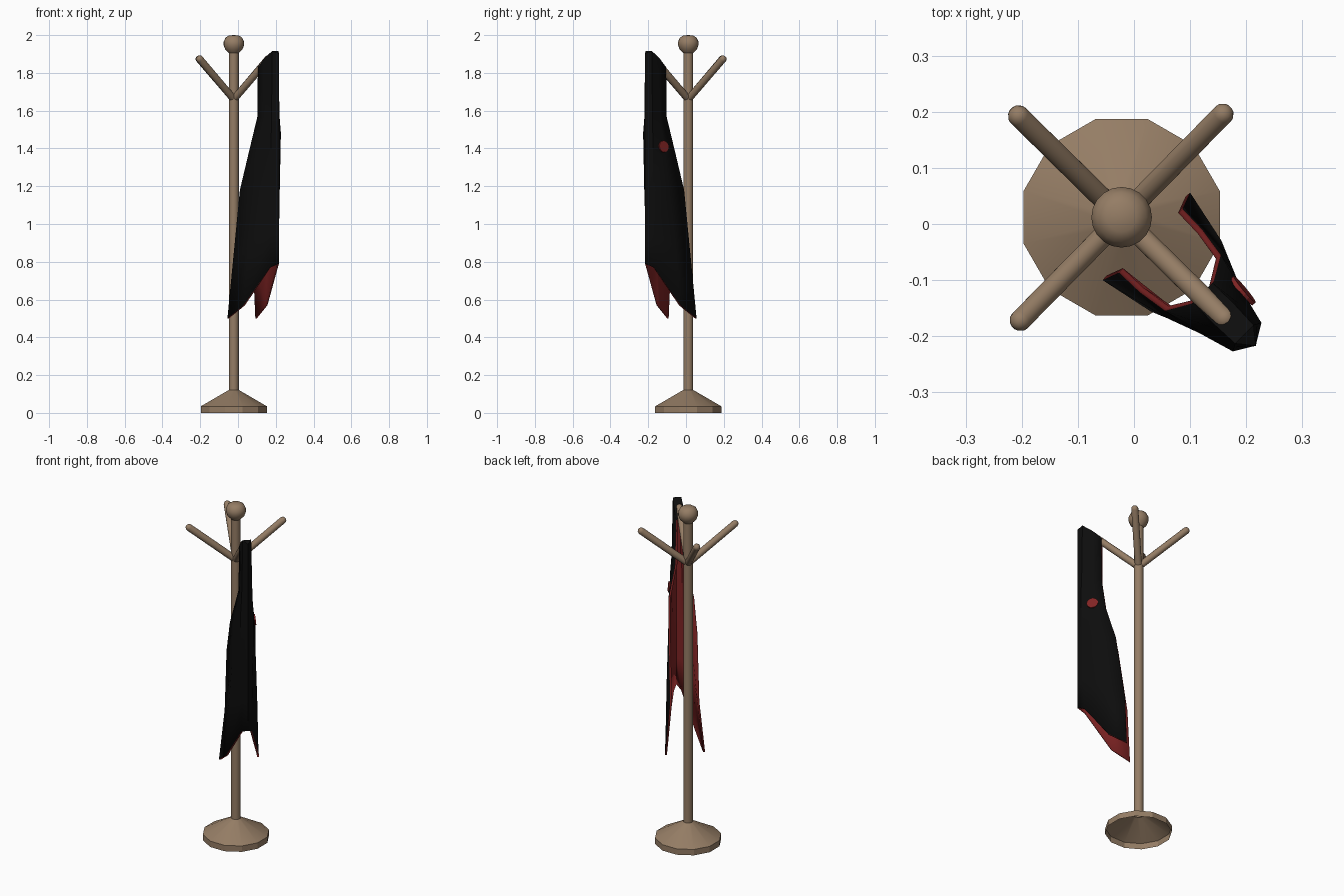
import bpy, bmesh, math
from mathutils import Vector
from mathutils.bvhtree import BVHTree

cube = bpy.data.objects.get("Cube")
if cube:
    bpy.data.objects.remove(cube, do_unlink=True)


def material(name, color):
    m = bpy.data.materials.new(name)
    m.use_nodes = True
    m.diffuse_color = color
    bsdf = next(n for n in m.node_tree.nodes if n.type == 'BSDF_PRINCIPLED')
    bsdf.inputs["Base Color"].default_value = color
    return m


wood = material("wood", (0.30, 0.205, 0.13, 1))
black = material("black_cloth", (0.004, 0.004, 0.004, 1))
red = material("red_lining", (0.22, 0.018, 0.018, 1))

CENTRE = Vector((-0.022, 0.012, 0))


def add_object(name, bm, mats, smooth=None):
    mesh = bpy.data.meshes.new(name)
    bm.to_mesh(mesh)
    bm.free()
    ob = bpy.data.objects.new(name, mesh)
    bpy.context.collection.objects.link(ob)
    for m in mats:
        mesh.materials.append(m)
    if smooth:
        bpy.ops.object.select_all(action='DESELECT')
        ob.select_set(True)
        bpy.context.view_layer.objects.active = ob
        bpy.ops.object.shade_smooth_by_angle(angle=math.radians(smooth))
    return ob


def lathe(name, profile, sides, place, axis=Vector((0, 0, 1)), turn=0, smooth=None):
    """Revolve (radius, height) points about an axis starting at place."""
    bm = bmesh.new()
    rings = []
    for r, h in profile:
        count = sides if r else 1
        angles = [turn + math.tau * i / sides for i in range(count)]
        rings.append([bm.verts.new((r * math.cos(a), r * math.sin(a), h)) for a in angles])
    for low, high in zip(rings, rings[1:]):
        for i in range(sides):
            j = (i + 1) % sides
            quad = [low[i % len(low)], low[j % len(low)], high[j % len(high)], high[i % len(high)]]
            bm.faces.new(list(dict.fromkeys(quad)))
    ob = add_object(name, bm, [wood], smooth)
    ob.location = place
    ob.rotation_mode = 'QUATERNION'
    ob.rotation_quaternion = Vector((0, 0, 1)).rotation_difference(axis)
    return ob


# Stand: hollow faceted foot, pole and knob
lathe("base", [(0.181, 0), (0.181, 0.035), (0.026, 0.122)], 12, CENTRE,
      turn=math.radians(15), smooth=20)
lathe("pole", [(0.026, 0.11), (0.026, 1.92)], 16, CENTRE, smooth=40)
lathe("knob", [(0.026, 1.905), (0.046, 1.925), (0.054, 1.947), (0.054, 1.965),
               (0.044, 1.987), (0.026, 1.998), (0, 2.0)], 20, CENTRE, smooth=50)

# Four slanted arms with rounded tips
R = 0.0195
for i, name in enumerate(["back_left_arm", "back_right_arm", "front_right_arm", "front_left_arm"]):
    a = math.radians(45.5 + 90 * i)
    reach = Vector((0.257 * math.cos(a), 0.257 * math.sin(a), 0.213))
    tip = [(R * math.cos(t * math.pi / 8), reach.length + R * math.sin(t * math.pi / 8))
           for t in range(4)]
    lathe(name, [(R, 0)] + tip + [(0, reach.length + R)], 12,
          CENTRE + Vector((0, 0, 1.66)), reach.normalized(), smooth=50)

# Cloak: one half given as free edge, side fold and corner on each level
half = [
    [(0.140, -0.105, 1.83), (0.178, -0.142, 1.88), (0.213, -0.180, 1.915)],
    [(0.142, -0.103, 1.57), (0.185, -0.140, 1.57), (0.220, -0.178, 1.57)],
    [(0.155, -0.055, 1.37), (0.190, -0.115, 1.40), (0.227, -0.176, 1.48)],
    [(0.122, -0.010, 1.18), (0.180, -0.090, 1.18), (0.221, -0.174, 1.18)],
    [(0.087, 0.027, 0.80), (0.166, -0.055, 0.88), (0.214, -0.172, 0.95)],
    [(0.100, 0.056, 0.50), (0.156, -0.030, 0.57), (0.211, -0.170, 0.77)],
]
bm = bmesh.new()
rows = []
for k, side in enumerate(half):
    z = 0.79 if k == len(half) - 1 else side[-1][2] - (0.012 if k == 0 else 0)
    mirrored = [(-y, -x, h) for x, y, h in reversed(side)]
    rows.append([bm.verts.new(p) for p in side + [(0.217, -0.217, z)] + mirrored])
for upper, lower in zip(rows, rows[1:]):
    for i in range(6):
        bm.faces.new((upper[i], upper[i + 1], lower[i + 1], lower[i]))
# Sloping top that lies over the arm
top = rows[0]
for i in range(2):
    bm.faces.new((top[i], top[6 - i], top[5 - i], top[i + 1]))
bm.faces.new((top[2], top[4], top[3]))
bmesh.ops.recalc_face_normals(bm, faces=bm.faces)
bm.faces.ensure_lookup_table()
spine_face = bm.faces[2]
if spine_face.normal.dot(Vector((1, -1, 0))) < 0:
    bmesh.ops.reverse_faces(bm, faces=bm.faces)
bm.normal_update()
tree = BVHTree.FromBMesh(bm)
cloak = add_object("cloak", bm, [black, red], 35)
shell = cloak.modifiers.new("lining", 'SOLIDIFY')
shell.thickness = 0.011
shell.offset = -1
shell.material_offset = 1
shell.material_offset_rim = 1

# Round badge on the left side of the cloak
spot, normal, _, _ = tree.ray_cast(Vector((1, -0.12, 1.41)), Vector((-1, 0, 0)))
bm = bmesh.new()
bmesh.ops.create_cone(bm, cap_ends=True, segments=20, radius1=0.031, radius2=0.031, depth=0.008)
badge = add_object("badge", bm, [red])
badge.location = spot + normal * 0.002
badge.rotation_mode = 'QUATERNION'
badge.rotation_quaternion = Vector((0, 0, 1)).rotation_difference(normal)
